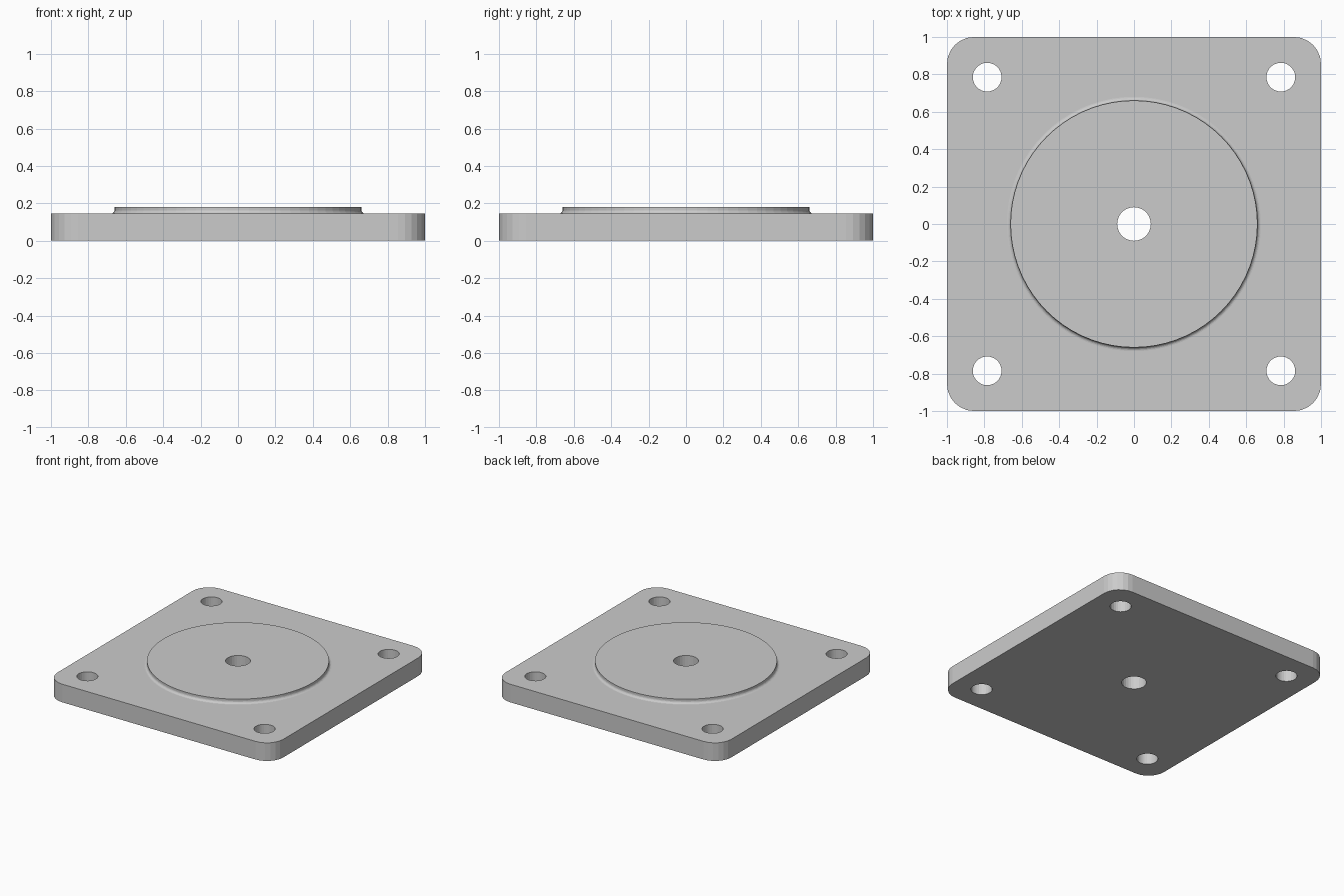
import bpy, bmesh
from math import sin, cos, pi, radians

if "Cube" in bpy.data.objects:
    bpy.data.objects.remove(bpy.data.objects["Cube"])

PLATE_TOP, BOSS_TOP = 0.145, 0.18


def mesh_object(name, rings, hidden=False):
    """Skin a stack of equal-length point rings and cap both ends."""
    bm = bmesh.new()
    loops = [[bm.verts.new(p) for p in ring] for ring in rings]
    n = len(loops[0])
    for a, b in zip(loops, loops[1:]):
        for i in range(n):
            j = (i + 1) % n
            bm.faces.new((a[i], a[j], b[j], b[i]))
    bm.faces.new(loops[0][::-1])
    bm.faces.new(loops[-1])
    mesh = bpy.data.meshes.new(name)
    bm.to_mesh(mesh)
    bm.free()
    ob = bpy.data.objects.new(name, mesh)
    bpy.context.collection.objects.link(ob)
    ob.hide_render = hidden
    return ob


def circle(r, z, n, x=0, y=0):
    return [(x + r * cos(2 * pi * i / n), y + r * sin(2 * pi * i / n), z) for i in range(n)]


def rounded_square(half, r, z, steps=6):
    pts = []
    for q, (sx, sy) in enumerate(((1, 1), (-1, 1), (-1, -1), (1, -1))):
        for i in range(steps + 1):
            a = radians(90 * (q + i / steps))
            pts.append((sx * (half - r) + r * cos(a), sy * (half - r) + r * sin(a), z))
    return pts


def boolean(target, tool, operation):
    mod = target.modifiers.new(operation.title(), 'BOOLEAN')
    mod.operation, mod.object, mod.solver = operation, tool, 'EXACT'
    bpy.context.view_layer.objects.active = target
    bpy.ops.object.modifier_apply(modifier=mod.name)
    bpy.data.objects.remove(tool)


# Square base plate with rounded corners
plate = mesh_object("mounting_plate",
                    [rounded_square(1, 0.145, z) for z in (0, PLATE_TOP)])

# Raised round boss with a small concave fillet at its foot
fr = 0.02
profile = [(0.68, PLATE_TOP - 0.05)]
for i in range(6):
    a = radians(90 * i / 5)
    profile.append((0.66 + fr * (1 - sin(a)), PLATE_TOP + fr * (1 - cos(a))))
profile.append((0.66, BOSS_TOP))
boss = mesh_object("raised_boss", [circle(r, z, 72) for r, z in profile], True)
boolean(plate, boss, 'UNION')

# Centre hole and four corner bolt holes
holes = [(0, 0, 0.09)] + [(sx * 0.785, sy * 0.785, 0.077)
                          for sx in (-1, 1) for sy in (-1, 1)]
for x, y, r in holes:
    cutter = mesh_object("hole_cutter", [circle(r, z, 28, x, y) for z in (-0.1, 0.3)], True)
    boolean(plate, cutter, 'DIFFERENCE')
